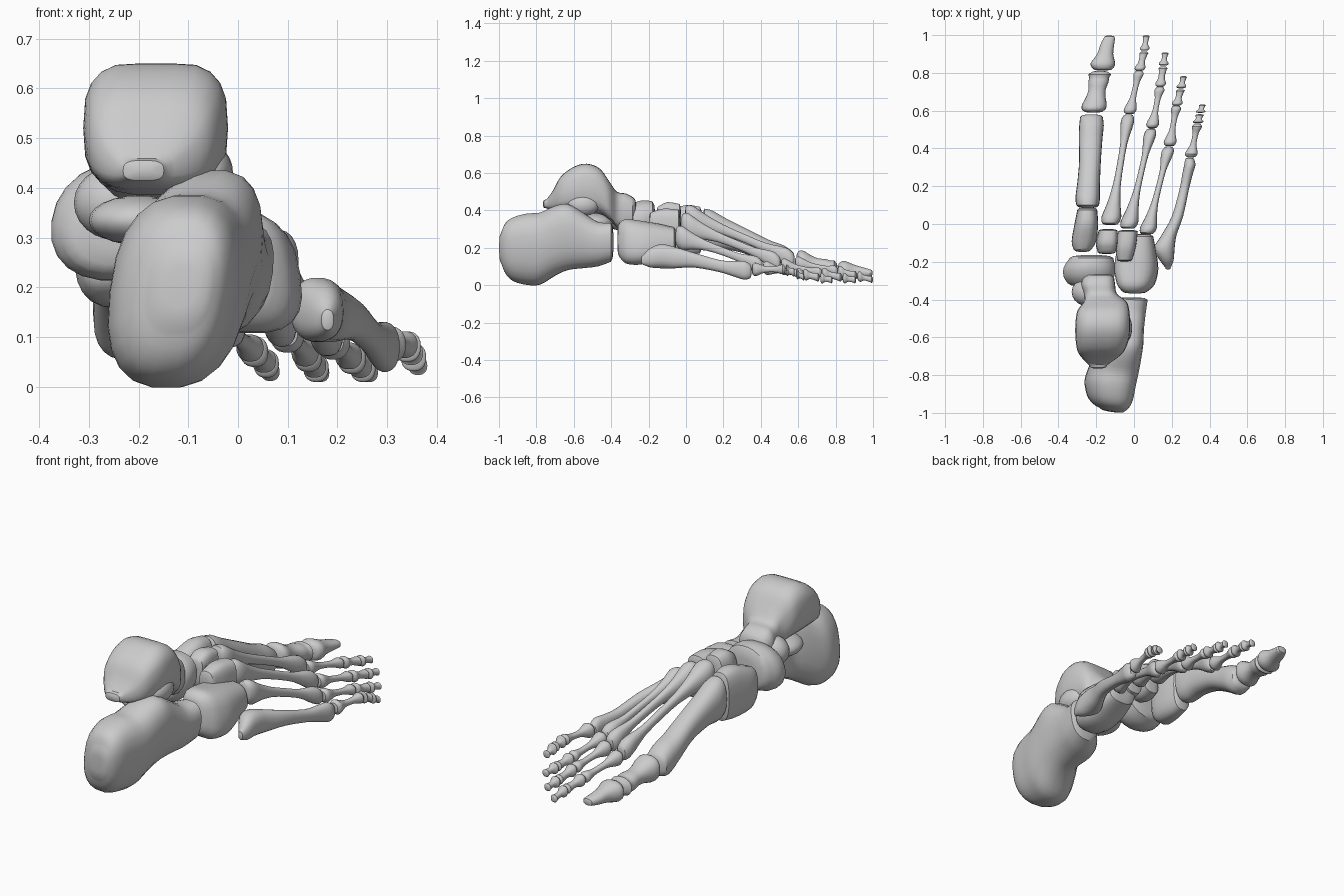
import bpy, bmesh, math
from mathutils import Vector

SIDES = 22


def spline(a, b, c, d, t):
    # Catmull-Rom blend between stations b and c
    return [0.5 * (2*q + (r-p)*t + (2*p-5*q+4*r-s)*t*t + (3*q-p-3*r+s)*t**3)
            for p, q, r, s in zip(a, b, c, d)]


def finish(name, bm):
    bmesh.ops.recalc_face_normals(bm, faces=bm.faces)
    me = bpy.data.meshes.new(name)
    bm.to_mesh(me)
    bm.free()
    ob = bpy.data.objects.new(name, me)
    bpy.context.collection.objects.link(ob)
    bpy.ops.object.select_all(action='DESELECT')
    ob.select_set(True)
    bpy.context.view_layer.objects.active = ob
    bpy.ops.object.shade_smooth_by_angle(angle=math.radians(35))
    return ob


def loft(name, st, power=2.4, bulge=0.012, lean=0.0, yaw=0.0, steps=3, groove=0.0):
    """Skin of rounded sections; each station is (y, x_min, x_max, z_min, z_max)."""
    rows = []
    for i in range(len(st) - 1):
        a, d = st[max(i-1, 0)], st[min(i+2, len(st)-1)]
        rows += [spline(a, st[i], st[i+1], d, k/steps) for k in range(steps)]
    rows.append(list(st[-1]))

    def inset(r, f, dy):
        cx, cz = (r[1]+r[2])/2, (r[3]+r[4])/2
        return [r[0]+dy] + [cx+(v-cx)*f for v in r[1:3]] + [cz+(v-cz)*f for v in r[3:5]]
    first, last = rows[0], rows[-1]
    rows = ([inset(first, .45, -bulge), inset(first, .82, -bulge*.7)] + rows +
            [inset(last, .82, bulge*.7), inset(last, .45, bulge)])
    xm = sum(r[1]+r[2] for r in rows) / (2*len(rows))
    bm = bmesh.new()
    rings = []
    for i, (y, x0, x1, z0, z1) in enumerate(rows):
        ring = []
        for k in range(SIDES):
            t = 2*math.pi*k/SIDES
            c, s = math.cos(t), math.sin(t)
            u = math.copysign(abs(c)**(2/power), c)
            v = math.copysign(abs(s)**(2/power), s)
            x = (x0+x1)/2 + u*(x1-x0)/2
            z = (z0+z1)/2 + v*(z1-z0)/2
            if v > 0:
                z -= groove*math.exp(-(u/.4)**2)*v*min(1, ((z1-z0)/.25)**2)
            turn = yaw*(1 - i/len(rows))     # slant fades towards the front
            ring.append(bm.verts.new((x + lean*v*(z1-z0)/2, y + turn*(x-xm), z)))
        rings.append(ring)
    for a, b in zip(rings, rings[1:]):
        for k in range(SIDES):
            j = (k+1) % SIDES
            bm.faces.new((a[k], a[j], b[j], b[k]))
    bm.faces.new(rings[0])
    bm.faces.new(rings[-1])
    return finish(name, bm)


# flare of a long bone: (position, share of thickness, blend from base to head)
FLARE = [(0, .85, 0), (.06, 1, 0), (.18, .72, .1), (.35, .47, .35), (.55, .42, .55),
         (.75, .5, .8), (.88, .88, 1), (.96, 1, 1), (1, .8, 1)]


def long_bone(name, a, b, base, head, waist=1.0, arch=0.0):
    """Waisted bone from a to b; base and head are (width, height)."""
    a, b = Vector(a), Vector(b)
    st = []
    for t, f, m in FLARE:
        c = a.lerp(b, t)
        c.z += arch*math.sin(math.pi*t)
        if .1 < t < .8:
            f = min(1, f*waist)
        w = (base[0]*(1-m) + head[0]*m)*f/2
        h = (base[1]*(1-m) + head[1]*m)*f/2
        st.append((c.y, c.x-w, c.x+w, c.z-h, c.z+h))
    return loft(name, st, 2.3, min(.01, (b.y-a.y)*.06), steps=2)


def blob(name, c, r):
    bm = bmesh.new()
    bmesh.ops.create_uvsphere(bm, u_segments=20, v_segments=12, radius=1)
    for v in bm.verts:
        v.co = Vector(c) + Vector(p*q for p, q in zip(v.co, r))
    return finish(name, bm)


# heel bone and its inner shelf
loft("heel_bone", [
    (-.987, -.18, -.05, .11, .29), (-.967, -.215, -.03, .06, .335), (-.925, -.245, -.01, .02, .365),
    (-.85, -.258, .005, .0, .385), (-.78, -.24, .02, .003, .39), (-.70, -.205, .035, .05, .425),
    (-.63, -.17, .045, .08, .435), (-.55, -.17, .05, .09, .39), (-.47, -.15, .06, .10, .34),
    (-.40, -.09, .07, .125, .335)], 2.5, .012, lean=.12, yaw=-.15)
blob("heel_shelf", (-.20, -.50, .335), (.10, .11, .05))

# ankle bone: pulley-shaped body, neck, head, side wedge
loft("ankle_bone", [
    (-.745, -.24, -.14, .41, .46), (-.71, -.275, -.09, .40, .51), (-.67, -.30, -.05, .395, .585),
    (-.60, -.31, -.025, .39, .64), (-.53, -.31, -.02, .385, .657), (-.46, -.30, -.025, .38, .63),
    (-.41, -.265, -.04, .35, .56), (-.37, -.265, -.09, .31, .505), (-.32, -.28, -.10, .29, .495),
    (-.285, -.27, -.105, .30, .475)], 3.0, .02, groove=.01)
blob("ankle_side_wedge", (-.06, -.55, .43), (.05, .085, .06))
blob("ankle_head", (-.245, -.36, .37), (.085, .075, .075))

# boat-shaped bone in front of the ankle
loft("boat_bone", [
    (-.315, -.35, -.13, .23, .41), (-.28, -.372, -.105, .215, .44),
    (-.23, -.372, -.10, .215, .455), (-.18, -.34, -.11, .235, .45)], 2.2, .015, lean=.13)

# wedge bones and cube bone of the midfoot
loft("inner_wedge_bone", [
    (-.135, -.32, -.225, .20, .38), (-.09, -.33, -.20, .17, .40),
    (0, -.315, -.19, .16, .43), (.075, -.30, -.195, .17, .42)], 2.8, .012)
loft("middle_wedge_bone", [
    (-.15, -.19, -.10, .28, .42), (-.10, -.20, -.09, .27, .445), (-.035, -.185, -.09, .28, .435)],
    3, .008, lean=.1)
loft("outer_wedge_bone", [
    (-.19, -.09, -.01, .25, .39), (-.12, -.095, .01, .23, .41), (-.04, -.085, .02, .24, .405)],
    3, .008)
loft("cube_bone", [
    (-.355, -.06, .07, .15, .335), (-.32, -.085, .105, .115, .355), (-.24, -.10, .125, .11, .345),
    (-.15, -.09, .115, .14, .33), (-.065, -.06, .10, .17, .31)], 2.8, .012, lean=-.15)

# big-toe column
loft("big_toe_metatarsal", [
    (.10, -.305, -.185, .20, .41), (.14, -.31, -.18, .19, .40), (.22, -.30, -.18, .19, .355),
    (.34, -.29, -.175, .16, .295), (.45, -.292, -.167, .10, .24), (.52, -.29, -.16, .055, .215),
    (.565, -.285, -.165, .065, .185)], 2.4, .015)
long_bone("big_toe_lower_bone", (-.215, .60, .125), (-.18, .80, .085), (.13, .13), (.12, .095), 1.75)
loft("big_toe_tip_bone", [
    (.825, -.22, -.11, .03, .125), (.85, -.23, -.10, .025, .13), (.90, -.195, -.11, .035, .11),
    (.95, -.178, -.105, .04, .095), (.985, -.16, -.10, .045, .085)], 2.3, .012)

# second to fourth metatarsals: base, head, base size, head size
for name, a, b, base, head in (
        ("second", (-.125, .005, .37), (-.03, .57, .135), (.105, .135), (.07, .10)),
        ("third", (-.03, -.015, .325), (.09, .495, .12), (.095, .14), (.065, .095)),
        ("fourth", (.07, -.045, .26), (.183, .40, .10), (.09, .13), (.065, .09))):
    long_bone(name + "_metatarsal", a, b, base, head, .98, .008)

# fifth metatarsal with its backward spur
loft("fifth_metatarsal", [
    (-.23, .165, .195, .11, .16), (-.19, .135, .21, .095, .20), (-.13, .105, .215, .09, .22),
    (-.06, .145, .225, .09, .205), (.04, .20, .26, .095, .175), (.18, .24, .29, .07, .135),
    (.26, .255, .31, .045, .13), (.31, .265, .325, .03, .13), (.34, .27, .32, .035, .115)], 2.3, .01)

# small toes: joints from knuckle to tip
TOES = {
    "second": [(-.025, .585, .12), (.028, .81, .075), (.055, .915, .05), (.065, .995, .03)],
    "third": [(.095, .51, .11), (.138, .725, .065), (.155, .835, .04), (.165, .905, .028)],
    "fourth": [(.188, .415, .095), (.225, .625, .06), (.248, .715, .04), (.263, .78, .028)],
    "fifth": [(.30, .355, .085), (.337, .53, .085), (.35, .585, .065), (.362, .63, .042)]}
for toe, joints in TOES.items():
    for k, part in enumerate(("lower", "middle", "tip")):
        a, b = Vector(joints[k]), Vector(joints[k+1])
        gap = (b-a).normalized()*.007
        w, e = ((.068, .054), (.055, .048), (.05, .038))[k]
        long_bone(f"{toe}_toe_{part}_bone", a+gap, b-gap*(k < 2),
                  (w, w*1.1), (e, e), (1.15, 1.55, 1.5)[k])
